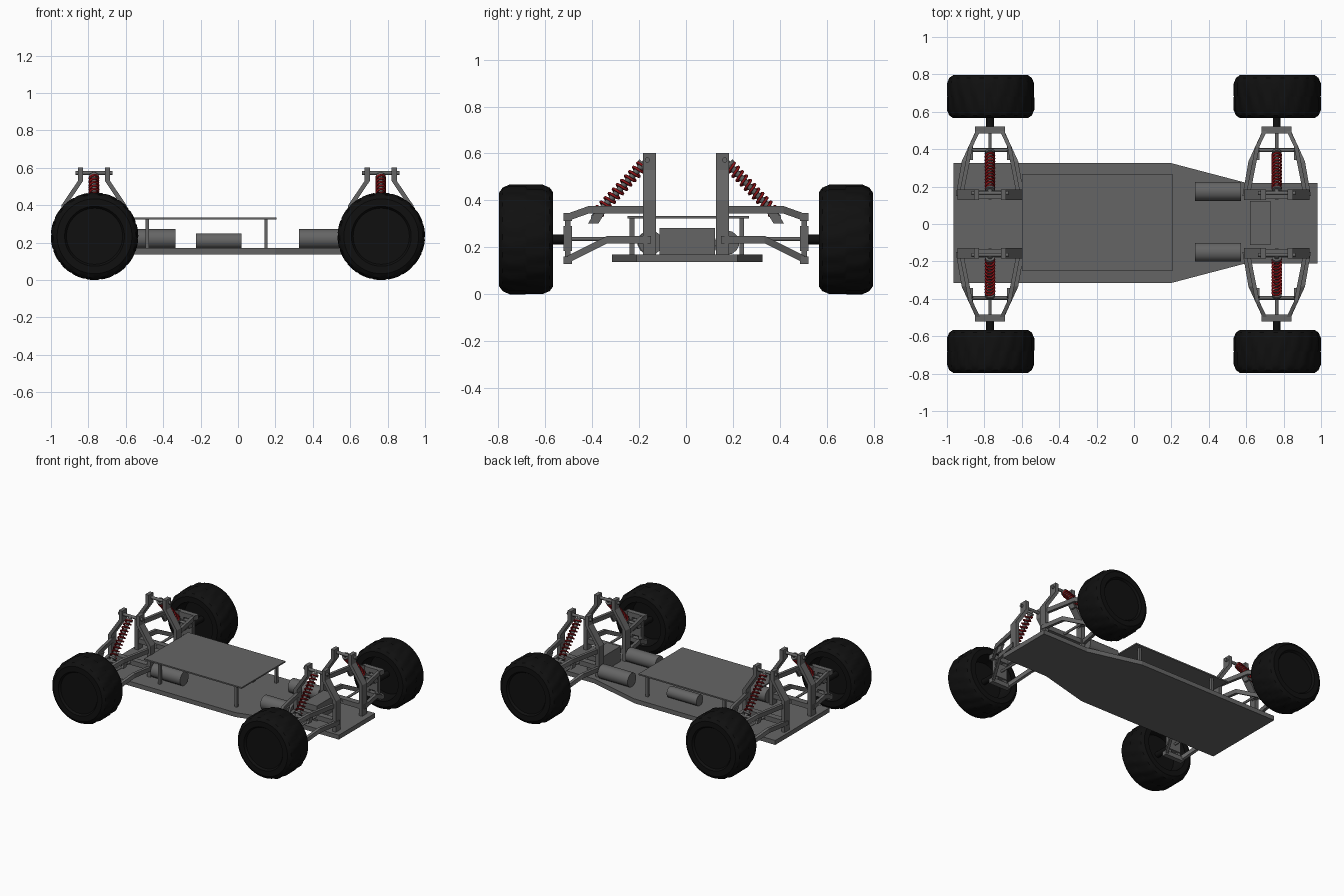
import bpy, bmesh, math
from mathutils import Vector, Matrix

cube = bpy.data.objects.get("Cube")
if cube:
    bpy.data.objects.remove(cube, do_unlink=True)


def material(name, rgb):
    m = bpy.data.materials.new(name)
    m.use_nodes = True
    m.diffuse_color = (*rgb, 1)
    m.node_tree.nodes["Principled BSDF"].inputs["Base Color"].default_value = (*rgb, 1)
    return m


GREY = material("chassis grey", (0.13, 0.13, 0.13))
BLACK = material("tyre black", (0.005, 0.005, 0.005))
RED = material("spring red", (0.27, 0.006, 0.008))


def finish(name, bm, mat, smooth=False):
    bmesh.ops.recalc_face_normals(bm, faces=bm.faces)
    me = bpy.data.meshes.new(name)
    bm.to_mesh(me)
    bm.free()
    me.materials.append(mat)
    ob = bpy.data.objects.new(name, me)
    bpy.context.collection.objects.link(ob)
    if smooth:
        bpy.ops.object.select_all(action="DESELECT")
        ob.select_set(True)
        bpy.context.view_layer.objects.active = ob
        bpy.ops.object.shade_smooth_by_angle(angle=math.radians(32))
    return ob


def skin(name, rings, mat, smooth=False):
    """Join closed rings of points into a capped solid."""
    bm = bmesh.new()
    rows = [[bm.verts.new(p) for p in ring] for ring in rings]
    n = len(rows[0])
    for a, b in zip(rows, rows[1:]):
        for i in range(n):
            j = (i + 1) % n
            bm.faces.new((a[i], a[j], b[j], b[i]))
    bm.faces.new(rows[0])
    bm.faces.new(rows[-1])
    return finish(name, bm, mat, smooth)


def bar(name, path, u, v, mat=GREY):
    """Sweep a rectangle with half sides u and v along a path."""
    u, v = Vector(u), Vector(v)
    rings = [[Vector(p) + a * u + b * v for a, b in ((-1, -1), (1, -1), (1, 1), (-1, 1))]
             for p in path]
    return skin(name, rings, mat)


def box(name, x0, x1, y0, y1, z0, z1, mat=GREY):
    xm, ym = (x0 + x1) / 2, (y0 + y1) / 2
    return bar(name, [(xm, ym, z0), (xm, ym, z1)],
               ((x1 - x0) / 2, 0, 0), (0, (y1 - y0) / 2, 0), mat)


def frame(a, b):
    """Matrix placing local z from a towards b, origin at a."""
    d = Vector(b) - Vector(a)
    return Matrix.Translation(a) @ d.to_track_quat("Z", "Y").to_matrix().to_4x4(), d.length


def rod(name, a, b, r, mat=GREY, seg=16):
    m, length = frame(a, b)
    bm = bmesh.new()
    bmesh.ops.create_cone(bm, cap_ends=True, segments=seg, radius1=r, radius2=r, depth=length,
                          matrix=m @ Matrix.Translation((0, 0, length / 2)))
    return finish(name, bm, mat, True)


def spring(name, a, b, r, wire, turns):
    m, length = frame(a, b)
    cu = bpy.data.curves.new(name, "CURVE")
    cu.dimensions = "3D"
    cu.bevel_depth = wire
    cu.bevel_resolution = 1
    cu.use_fill_caps = True
    steps = turns * 14
    sp = cu.splines.new("POLY")
    sp.points.add(steps)
    for i, p in enumerate(sp.points):
        t = math.tau * turns * i / steps
        p.co = (*(m @ Vector((r * math.cos(t), r * math.sin(t), length * i / steps))), 1)
    cu.materials.append(RED)
    ob = bpy.data.objects.new(name, cu)
    bpy.context.collection.objects.link(ob)
    bpy.ops.object.select_all(action="DESELECT")
    ob.select_set(True)
    bpy.context.view_layer.objects.active = ob
    bpy.ops.object.convert(target="MESH")


# Wheel profile: radius and distance along the axle, from inner hub to outer face
PROFILE = [(0.03, -0.01), (0.145, -0.01), (0.16, -0.115), (0.2, -0.115), (0.221, -0.1),
           (0.234, -0.07), (0.234, -0.005), (0.234, 0.005), (0.234, 0.07),
           (0.221, 0.1), (0.2, 0.115), (0.16, 0.115), (0.15, 0.1), (0.03, 0.1)]


def wheel(name, x, s):
    rings = []
    for r, d in PROFILE:
        ring = []
        for k in range(72):
            t = math.tau * k / 72
            # staggered tread blocks
            rr = r - 0.006 if r > 0.23 and (k // 2 + (d > 0)) % 2 else r
            ring.append((x + rr * math.cos(t), s * (0.681 + d), 0.234 + rr * math.sin(t)))
        rings.append(ring)
    skin(name, rings, BLACK, True)


# Chassis plate, tapered towards one end
outline = [(-0.965, -0.315), (0.2, -0.315), (0.6, -0.21), (0.98, -0.21),
           (0.98, 0.22), (0.6, 0.22), (0.2, 0.325), (-0.965, 0.325)]
skin("chassis_plate", [[(x, y, z) for x, y in outline] for z in (0.137, 0.17)], GREY)

# Raised deck on four posts
box("upper_deck", -0.6, 0.205, -0.25, 0.268, 0.324, 0.334)
for x in (-0.485, 0.15):
    for y in (-0.23, 0.238):
        box("deck_post", x - 0.009, x + 0.009, y - 0.01, y + 0.01, 0.165, 0.326)

# Equipment on the chassis
box("steering_box", 0.62, 0.73, -0.112, 0.124, 0.165, 0.283)
for name, x0, x1, y, r in (("front_motor", 0.325, 0.572, 0.175, 0.052),
                           ("front_motor", 0.325, 0.572, -0.151, 0.052),
                           ("rear_motor", -0.58, -0.335, -0.155, 0.052),
                           ("battery", -0.225, 0.02, 0.16, 0.041)):
    rod(name, (x0, y, 0.168 + r), (x1, y, 0.168 + r), r, GREY, 14)

# Four suspension corners
for end, cx in (("rear", -0.77), ("front", 0.763)):
    for side, s in (("left", 1), ("right", -1)):
        tag = end + "_" + side + "_"

        def at(x, y, z):
            return (cx + x, s * y, z)

        # Shock tower and its pins
        for k in (-1, 1):
            bar(tag + "tower_leg", [at(k * 0.16, 0.156, 0.165), at(k * 0.16, 0.156, 0.4),
                                    at(k * 0.072, 0.156, 0.53), at(k * 0.072, 0.156, 0.602)],
                (0.014, 0, 0), (0, 0.028, 0))
        rod(tag + "tower_pin", at(-0.1, 0.165, 0.572), at(0.1, 0.165, 0.572), 0.011)
        bar(tag + "tower_brace", [at(-0.16, 0.156, 0.235), at(0.16, 0.156, 0.235)],
            (0, 0.022, 0), (0, 0, 0.018))

        # Bent upper and lower arms, with shock tabs on the upper pair
        for k in (-1, 1):
            bar(tag + "upper_arm", [at(k * 0.155, 0.15, 0.36), at(k * 0.103, 0.415, 0.36),
                                    at(k * 0.06, 0.505, 0.328)], (0.011, 0, 0), (0, 0, 0.016))
            bar(tag + "lower_arm", [at(k * 0.172, 0.15, 0.233), at(k * 0.14, 0.335, 0.233),
                                    at(k * 0.062, 0.505, 0.148)], (0.011, 0, 0), (0, 0, 0.016))
            bar(tag + "shock_tab", [at(k * 0.1, 0.365, 0.352), at(k * 0.1, 0.395, 0.302)],
                (0.008, 0, 0), (0, 0.022, 0))
        rod(tag + "shock_pin", at(-0.107, 0.395, 0.326), at(0.107, 0.395, 0.326), 0.01)

        # Shock absorber with coil spring
        top, low = Vector(at(0, 0.165, 0.572)), Vector(at(0, 0.395, 0.326))
        rod(tag + "shock_rod", top, low, 0.013)
        rod(tag + "shock_cap", top.lerp(low, 0.06), top.lerp(low, 0.1), 0.026)
        rod(tag + "shock_seat", top.lerp(low, 0.91), top.lerp(low, 0.95), 0.026)
        spring(tag + "spring", top.lerp(low, 0.09), top.lerp(low, 0.92), 0.023, 0.006, 11)

        # Hub carrier
        y0, y1 = sorted((s * 0.485, s * 0.522))
        for name, w, z0, z1 in (("hub_block", 0.05, 0.185, 0.29), ("hub_top", 0.08, 0.312, 0.347),
                                ("hub_bottom", 0.08, 0.13, 0.162)):
            box(tag + name, cx - w, cx + w, y0, y1, z0, z1)
        for k in (-1, 1):
            bar(tag + "hub_upright", [at(k * 0.04, 0.504, 0.14), at(k * 0.04, 0.504, 0.335)],
                (0.014, 0, 0), (0, 0.012, 0))

        # Drive shaft, stub axle and wheel
        rod(tag + "drive_shaft", at(0, 0.13, 0.236), at(0, 0.5, 0.236), 0.009)
        rod(tag + "stub_axle", at(0, 0.515, 0.234), at(0, 0.69, 0.234), 0.021, BLACK)
        wheel(tag + "wheel", cx + (0.003 if s else 0), s)
